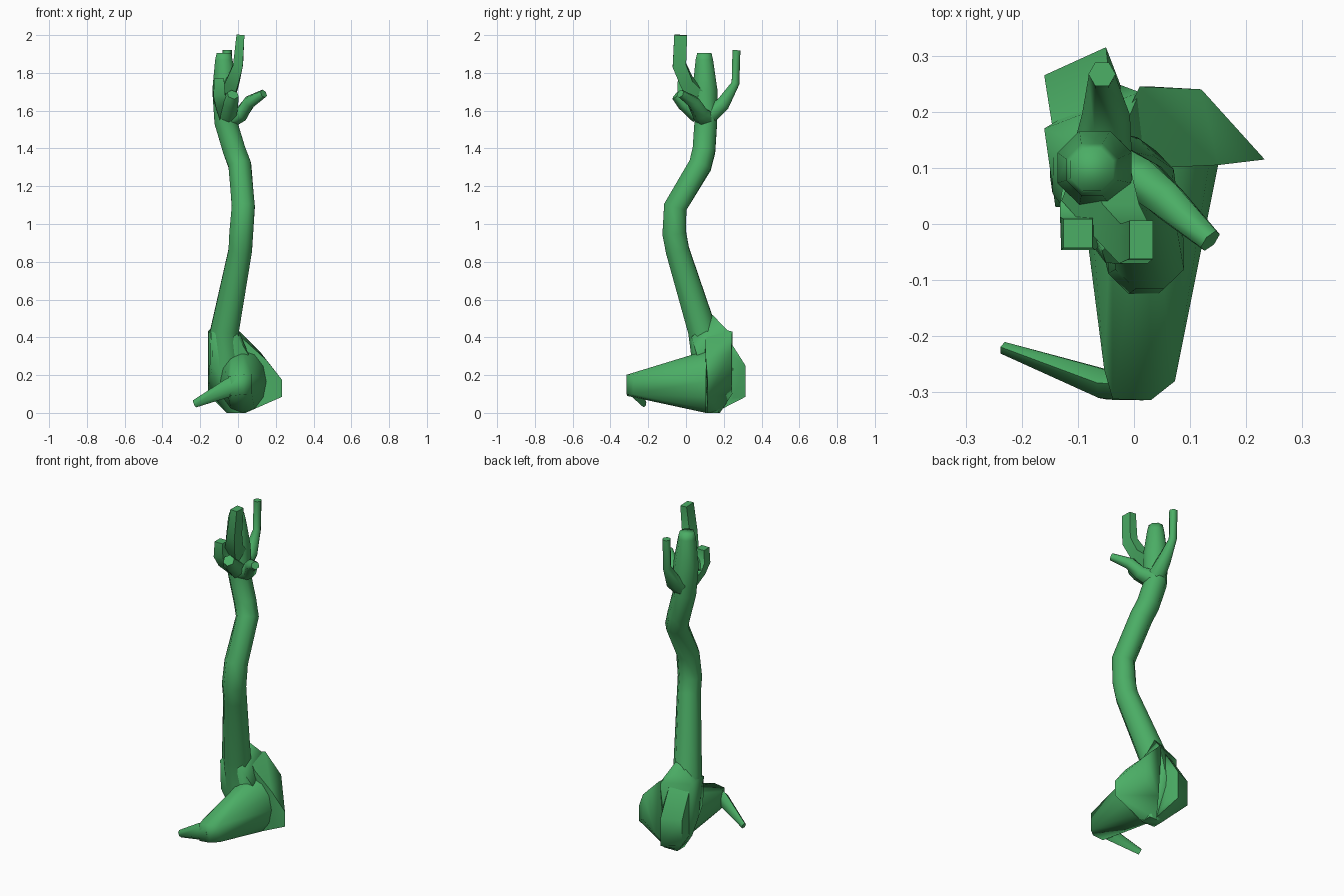
import bpy, bmesh, math
from mathutils import Vector

bark = bpy.data.materials.new("green_bark")
bark.diffuse_color = (0.07, 0.42, 0.13, 1)


def finish(bm, name, angle):
    bmesh.ops.recalc_face_normals(bm, faces=bm.faces)
    me = bpy.data.meshes.new(name)
    bm.to_mesh(me)
    bm.free()
    ob = bpy.data.objects.new(name, me)
    bpy.context.collection.objects.link(ob)
    me.materials.append(bark)
    bpy.ops.object.select_all(action='DESELECT')
    ob.select_set(True)
    bpy.context.view_layer.objects.active = ob
    bpy.ops.object.shade_smooth_by_angle(angle=math.radians(angle))
    return ob


def limb(name, path, sides=8, up=(0, 1, 0), angle=75):
    """Tapered tube; each path entry is x, y, z, half width, (half height)."""
    bm = bmesh.new()
    pts = [Vector(p[:3]) for p in path]
    rings = []
    for i, p in enumerate(path):
        a = (pts[i] - pts[i - 1]).normalized() if i else Vector()
        b = (pts[i + 1] - pts[i]).normalized() if i < len(pts) - 1 else Vector()
        t = (a + b).normalized()
        side = t.cross(Vector(up)).normalized()
        top = side.cross(t)
        w, h = p[3], p[-1]
        k = 1 / math.cos(math.pi / sides)
        ring = []
        for j in range(sides):
            ang = 2 * math.pi * (j + 0.5) / sides
            ring.append(bm.verts.new(pts[i] + side * math.cos(ang) * w * k
                                     + top * math.sin(ang) * h * k))
        rings.append(ring)
    for r, s in zip(rings, rings[1:]):
        for j in range(sides):
            n = (j + 1) % sides
            bm.faces.new((r[j], r[n], s[n], s[j]))
    bm.faces.new(rings[0])
    bm.faces.new(rings[-1])
    return finish(bm, name, angle)


def hull(name, points, angle=65):
    bm = bmesh.new()
    for p in points:
        bm.verts.new(p)
    res = bmesh.ops.convex_hull(bm, input=bm.verts)
    loose = {v for v in res["geom_interior"] if isinstance(v, bmesh.types.BMVert)}
    bmesh.ops.delete(bm, geom=list(loose), context='VERTS')
    return finish(bm, name, angle)


# Winding trunk
limb("trunk", [
    (-0.065, 0.12, 0.25, 0.085), (-0.07, 0.085, 0.44, 0.075),
    (0.012, -0.045, 0.86, 0.062), (0.017, -0.062, 0.95, 0.063),
    (0.028, -0.057, 1.09, 0.061), (0.01, 0.075, 1.31, 0.06),
    (-0.02, 0.095, 1.39, 0.06), (-0.065, 0.105, 1.54, 0.06),
    (-0.07, 0.1, 1.71, 0.066), (-0.075, 0.097, 1.87, 0.046),
    (-0.075, 0.097, 1.905, 0.038)], angle=80)

# Branches at the crown
limb("back_branch", [
    (-0.06, 0.1, 1.56, 0.05), (-0.05, 0.195, 1.635, 0.037),
    (-0.057, 0.262, 1.745, 0.021), (-0.057, 0.267, 1.92, 0.021)],
    6, up=(1, 0, 0))
limb("tall_branch", [
    (-0.07, 0.08, 1.67, 0.05), (-0.03, 0.005, 1.75, 0.035),
    (0.0, -0.035, 1.84, 0.026, 0.036), (0.013, -0.028, 2.0, 0.021, 0.034)],
    4, up=(0, 1, 0))
limb("left_branch", [
    (-0.065, 0.09, 1.59, 0.045), (-0.09, 0.01, 1.65, 0.036),
    (-0.1, -0.017, 1.69, 0.031), (-0.1, -0.017, 1.77, 0.026)], 4)
limb("front_twig", [
    (-0.055, 0.07, 1.58, 0.045), (-0.04, -0.01, 1.645, 0.038),
    (-0.027, -0.05, 1.685, 0.028)], 6, up=(0, 0, 1))
limb("right_branch", [
    (-0.05, 0.1, 1.56, 0.05), (0.02, 0.075, 1.585, 0.037),
    (0.06, 0.04, 1.645, 0.032), (0.136, -0.03, 1.69, 0.02)],
    6, up=(0, 0, 1))

# Swollen trunk foot
hull("trunk_foot", [
    (-0.03, 0.14, 0.52), (-0.09, 0.14, 0.5), (-0.16, 0.17, 0.43),
    (-0.14, 0.03, 0.42), (0.0, 0.03, 0.40), (-0.16, 0.17, 0.12),
    (-0.135, 0.03, 0.25), (-0.06, 0.1, 0), (0.03, 0.1, 0),
    (0.03, 0.17, 0), (-0.06, 0.17, 0), (0.01, 0.235, 0.42),
    (-0.03, 0.25, 0.2), (0.06, 0.06, 0.3)])

# Broad cut root at the back right
hull("right_root", [
    (0.01, 0.245, 0.43), (0.12, 0.24, 0.32), (0.12, 0.24, 0.17),
    (0.233, 0.115, 0.175), (0.233, 0.115, 0.085), (0.15, 0.105, 0.28),
    (0.04, 0.11, 0.0), (-0.01, 0.18, 0.0), (0.03, 0.245, 0.1),
    (-0.04, 0.14, 0.46), (0.04, 0.1, 0.38)])

# Stubby root at the back left
hull("back_root", [
    (-0.16, 0.265, 0.25), (-0.16, 0.265, 0.1),
    (-0.05, 0.315, 0.25), (-0.05, 0.315, 0.085),
    (-0.025, 0.25, 0.3), (-0.025, 0.25, 0.08), (-0.145, 0.17, 0.4),
    (-0.145, 0.17, 0.12), (-0.01, 0.15, 0.0), (-0.06, 0.15, 0.0),
    (-0.04, 0.22, 0.4)])

# Thick root running forward, from an oval at the trunk to a blunt elbow
oval = [(0.025 + 0.125 * math.cos(a), 0.105, 0.165 + 0.165 * math.sin(a))
        for a in [math.pi * i / 6 for i in range(12)]]
elbow = [(x, y, z + d) for x, y, z in [(0.073, -0.28, 0.15), (0.03, -0.314, 0.148),
                                       (-0.038, -0.312, 0.14), (-0.053, -0.26, 0.14)]
         for d in (-0.05, 0.054)]
hull("front_root", oval + elbow, 75)

# Thin end of that root, turning left to a point
limb("front_root_tip", [
    (0.01, -0.288, 0.15, 0.026, 0.05), (-0.05, -0.286, 0.133, 0.026, 0.042),
    (-0.23, -0.222, 0.048, 0.011, 0.018)], 6, up=(0, 0, 1))
